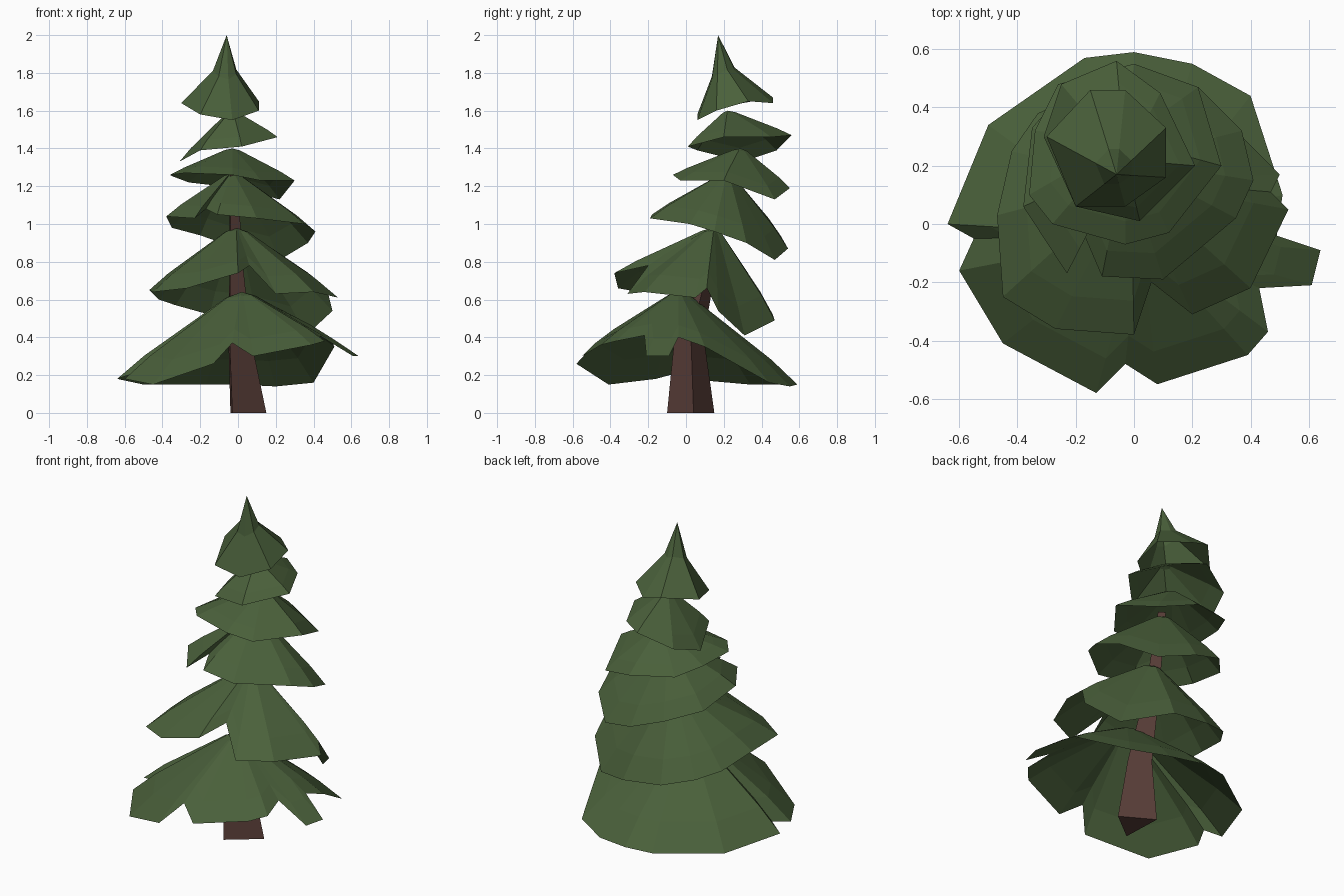
import bpy
import bmesh
from mathutils import Vector

cube = bpy.data.objects.get("Cube")
if cube:
    bpy.data.objects.remove(cube, do_unlink=True)


def make_material(name, colour):
    mat = bpy.data.materials.new(name)
    mat.use_nodes = True
    mat.diffuse_color = colour
    shader = mat.node_tree.nodes["Principled BSDF"]
    shader.inputs["Base Color"].default_value = colour
    shader.inputs["Roughness"].default_value = 1
    return mat


needle_green = make_material("needle green", (.068, .117, .043, 1))
bark_brown = make_material("bark brown", (.1, .048, .04, 1))


def bridge(bm, lower, upper):
    """Join two rings of equal length with side faces."""
    count = len(lower)
    for i in range(count):
        j = (i + 1) % count
        bm.faces.new((lower[i], lower[j], upper[j], upper[i]))


def finish(bm, name, material):
    mesh = bpy.data.meshes.new(name)
    bm.to_mesh(mesh)
    bm.free()
    mesh.materials.append(material)
    obj = bpy.data.objects.new(name, mesh)
    bpy.context.collection.objects.link(obj)
    return obj


def branch_tier(name, apex, rim, steps):
    """Open drooping skirt: a ragged rim drawn in towards an apex.
    Each step is (share of the way out, share of the way down)."""
    bm = bmesh.new()
    apex = Vector(apex)
    rim = [Vector(p) for p in rim]
    lower = [bm.verts.new(p) for p in rim]
    for out, down in steps:
        upper = []
        for p in rim:
            offset = p - apex
            spread = Vector((offset.x * out, offset.y * out, offset.z * down))
            upper.append(bm.verts.new(apex + spread))
        bridge(bm, lower, upper)
        lower = upper
    tip = bm.verts.new(apex)
    for i, vert in enumerate(lower):
        bm.faces.new((vert, lower[(i + 1) % len(lower)], tip))
    return finish(bm, name, needle_green)


skirt = [(.78, .73), (.12, .06)]
spire = [(.3, .52)]

# Rims run anticlockwise, starting at the front
branch_tier("lowest_branches", (.02, -.04, .64), [
    (-.13, -.58, .26), (-.03, -.48, .37), (.08, -.55, .3), (.39, -.45, .36),
    (.46, -.37, .38), (.43, -.22, .41), (.61, -.21, .3), (.64, -.09, .3),
    (.49, -.04, .4), (.51, .1, .35), (.4, .44, .16), (.2, .55, .14),
    (0, .59, .15), (-.17, .57, .15), (-.5, .34, .15), (-.64, 0, .18),
    (-.55, -.05, .21), (-.6, -.16, .18), (-.45, -.41, .15)], skirt)

branch_tier("second_branches", (-.01, .15, .98), [
    (-.27, -.36, .66), (0, -.38, .74), (.06, -.2, .78), (.2, -.31, .63),
    (.4, -.22, .64), (.53, .05, .61), (.47, .11, .66), (.5, .17, .54),
    (.36, .31, .41), (.1, .47, .49), (-.15, .46, .52), (-.33, .38, .57),
    (-.42, .25, .6), (-.47, .03, .65), (-.45, -.25, .64)], skirt)

branch_tier("third_branches", (-.03, .22, 1.27), [
    (-.23, -.17, 1.03), (-.17, -.04, 1.08), (-.11, -.18, 1.05),
    (.1, -.19, 1.03), (.35, .02, 1), (.41, .15, .96), (.37, .32, .9),
    (.22, .47, .81), (0, .54, .87), (-.2, .5, .94), (-.35, .33, .98),
    (-.38, .06, 1.04)], skirt)

branch_tier("fourth_branches", (-.03, .29, 1.4), [
    (-.28, 0, 1.27), (-.03, -.07, 1.26), (.12, -.03, 1.23),
    (.3, .2, 1.23), (.22, .47, 1.13), (0, .55, 1.19), (-.26, .48, 1.22),
    (-.34, .32, 1.25), (-.36, .1, 1.26)], skirt)

branch_tier("fifth_branches", (-.03, .22, 1.6), [
    (-.2, .06, 1.39), (.02, .01, 1.41), (.21, .2, 1.46), (.09, .45, 1.46),
    (-.06, .56, 1.47), (-.25, .48, 1.39), (-.31, .3, 1.33)], skirt)

branch_tier("treetop", (-.06, .17, 2), [
    (-.2, .06, 1.58), (-.03, .06, 1.55), (.11, .16, 1.6), (.11, .33, 1.65),
    (-.03, .46, 1.64), (-.15, .46, 1.67), (-.3, .3, 1.64)], spire)


# Three-sided leaning trunk, hidden inside the upper branches at its top
bm = bmesh.new()
base = [Vector(p) for p in ((-.03, -.1), (.15, .04), (-.04, .15))]
middle_of_base = sum(base, Vector((0, 0))) / len(base)
previous = None
for height, size, x, y in ((0, 1, *middle_of_base), (.4, .62, -.01, .02),
                           (.8, .36, -.02, .12), (1.3, .2, -.03, .2)):
    ring = []
    for corner in base:
        spot = (corner - middle_of_base) * size + Vector((x, y))
        ring.append(bm.verts.new((spot.x, spot.y, height)))
    if previous:
        bridge(bm, previous, ring)
    else:
        bm.faces.new(reversed(ring))
    previous = ring
bm.faces.new(previous)
finish(bm, "trunk", bark_brown)
